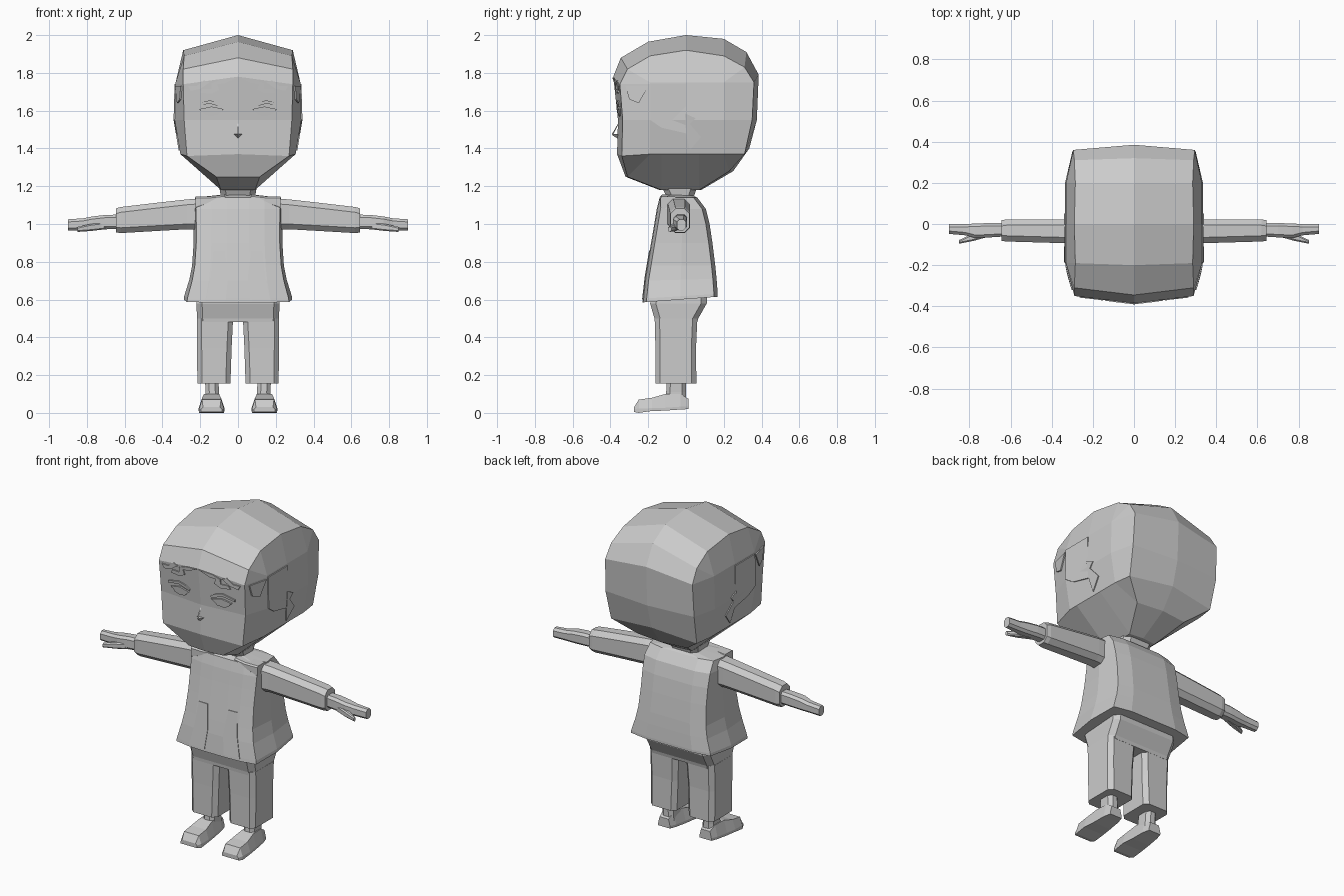
import bpy, bmesh
from mathutils import Vector
from mathutils.bvhtree import BVHTree

grey = bpy.data.materials.new("light_grey")
grey.diffuse_color = (0.6, 0.6, 0.6, 1)


def finish(name, bm, mirror=False):
    bmesh.ops.remove_doubles(bm, verts=bm.verts, dist=0.0005)
    bmesh.ops.dissolve_degenerate(bm, edges=bm.edges, dist=0.0004)
    bmesh.ops.recalc_face_normals(bm, faces=bm.faces)
    me = bpy.data.meshes.new(name)
    bm.to_mesh(me)
    bm.free()
    me.materials.append(grey)
    ob = bpy.data.objects.new(name, me)
    bpy.context.collection.objects.link(ob)
    if mirror:
        ob.modifiers.new("mirror", 'MIRROR').use_mirror_merge = False
    return ob


def add_face(bm, pts):
    """Face from points, skipping repeats."""
    keep = []
    for p in map(Vector, pts):
        if all((p - q).length > 0.0005 for q in keep):
            keep.append(p)
    if len(keep) > 2:
        bm.faces.new([bm.verts.new(p) for p in keep])


def loft(name, rings, mirror=False, caps=(True, True)):
    bm = bmesh.new()
    for a, b in zip(rings, rings[1:]):
        for i in range(len(a)):
            j = (i + 1) % len(a)
            add_face(bm, (a[i], a[j], b[j], b[i]))
    for ring, on in ((rings[0], caps[0]), (rings[-1], caps[1])):
        if on:
            add_face(bm, ring)
    return finish(name, bm, mirror)


def octagon(x0, x1, y0, y1, c):
    """Rectangle with cut corners, as 2D points."""
    return [(x0 + c, y0), (x1 - c, y0), (x1, y0 + c), (x1, y1 - c),
            (x1 - c, y1), (x0 + c, y1), (x0, y1 - c), (x0, y0 + c)]


def z_rings(rows, c):
    return [[(x, y, z) for x, y in octagon(x0, x1, y0, y1, c)]
            for z, x0, x1, y0, y1 in rows]


def x_rings(rows, c):
    return [[(x, y, z) for y, z in octagon(y0, y1, z0, z1, c)]
            for x, y0, y1, z0, z1 in rows]


def plate(name, target, pts, axis='y', thick=0.008):
    """Thin mirrored plate laid on a surface; pts are (x, z) or (y, z)."""
    tree = BVHTree.FromPolygons([v.co for v in target.data.vertices],
                                [p.vertices for p in target.data.polygons])
    out = Vector((0, -1, 0)) if axis == 'y' else Vector((1, 0, 0))
    low, top = [], []
    for u, z in pts:
        start = Vector((u, -2, z)) if axis == 'y' else Vector((2, u, z))
        hit = tree.ray_cast(start, -out)[0]
        if hit is None:
            continue
        low.append(hit - out * 0.002)
        top.append(hit + out * (thick - 0.002))
    return loft(name, [low, top], mirror=True)


# Head: centre profile, front/back corner profile and flat cheeks
# station: centre y, z, then corner x, y, z
stations = [
    (-.14, 1.18, .09, -.13, 1.18), (-.32, 1.25, .115, -.31, 1.25),
    (-.365, 1.37, .27, -.34, 1.36), (-.36, 1.55, .285, -.335, 1.55),
    (-.385, 1.78, .29, -.35, 1.74), (-.345, 1.88, .29, -.31, 1.82),
    (-.20, 1.965, .285, -.19, 1.89), (0, 2.0, .29, 0, 1.92),
    (.20, 1.98, .285, .20, 1.89), (.32, 1.91, .29, .31, 1.83),
    (.385, 1.79, .295, .36, 1.75), (.375, 1.55, .30, .35, 1.55),
    (.335, 1.40, .29, .31, 1.37), (.25, 1.28, .17, .23, 1.28),
    (.08, 1.18, .09, .07, 1.18)]


def cheek(y, z):
    y, z = max(-.19, min(.2, y)), max(1.37, min(1.75, z))
    x = .305 + .03 * (z - 1.37) / .18 if z < 1.55 else .335 - .005 * (z - 1.55) / .2
    return (x, y, z)


bm = bmesh.new()
for i, a in enumerate(stations):
    b = stations[(i + 1) % len(stations)]
    for s in (-1, 1):
        ca, cb = (0, a[0], a[1]), (0, b[0], b[1])
        ea, eb = (s * a[2], a[3], a[4]), (s * b[2], b[3], b[4])
        sa, sb = [(s * p[0], p[1], p[2]) for p in (cheek(*a[3:]), cheek(*b[3:]))]
        add_face(bm, (ca, cb, eb, ea))
        add_face(bm, (ea, eb, sb, sa))
for s in (-1, 1):
    for z0, z1 in ((1.37, 1.55), (1.55, 1.75)):
        q = [cheek(-.19, z0), cheek(.2, z0), cheek(.2, z1), cheek(-.19, z1)]
        add_face(bm, [(s * x, y, z) for x, y, z in q])
head = finish("head", bm)

# Face details
plate("eyes", head, [(.08, 1.605), (.14, 1.612), (.20, 1.605), (.18, 1.58), (.15, 1.57), (.11, 1.575)])
plate("eyelids", head, [(.075, 1.608), (.14, 1.622), (.205, 1.608), (.20, 1.60), (.14, 1.606), (.085, 1.60)], thick=.01)
plate("eyebrows", head, [(.07, 1.625), (.10, 1.643), (.15, 1.655), (.225, 1.635), (.225, 1.622), (.15, 1.638), (.075, 1.615)])
loft("nose", [[(-.028, -.35, 1.475), (.028, -.35, 1.475), (0, -.35, 1.445)],
              [(-.004, -.392, 1.476), (.004, -.392, 1.476), (0, -.388, 1.468)],
              [(-.004, -.355, 1.54), (.004, -.355, 1.54), (0, -.355, 1.535)]])

# Hair locks and ears
plate("fringe", head, [(.005, 1.775), (.07, 1.745), (.11, 1.74), (.10, 1.71), (.14, 1.69), (.20, 1.695),
                       (.19, 1.715), (.14, 1.715), (.14, 1.745), (.09, 1.765)])
plate("outer_locks", head, [(.15, 1.75), (.20, 1.715), (.25, 1.705), (.265, 1.73), (.22, 1.73), (.18, 1.76)])
plate("temple_hair", head, [(-.32, 1.73), (-.30, 1.66), (-.25, 1.64), (-.20, 1.73)], 'x')
plate("sideburns", head, [(-.188, 1.74), (-.188, 1.55), (-.13, 1.51), (0, 1.48), (0, 1.74)], 'x')
plate("ears", head, [(-.005, 1.585), (.05, 1.56), (.02, 1.53), (.08, 1.46), (.02, 1.39), (0, 1.48)], 'x')

# Neck
loft("neck", z_rings([(1.08, -.11, .11, -.12, .06), (1.14, -.09, .09, -.10, .04),
                      (1.20, -.10, .10, -.13, .06)], .03))

# Jacket: flared rings with a soft corner; rows are z front, z back, half width, y front, y back
rows = [(.585, .615, .287, -.23, .168), (.605, .63, .285, -.228, .168), (.70, .71, .258, -.218, .162),
        (.78, .78, .243, -.205, .155), (.90, .90, .235, -.185, .14), (1.0, 1.0, .235, -.168, .125),
        (1.08, 1.08, .236, -.155, .105), (1.14, 1.14, .228, -.14, .06), (1.155, 1.15, .10, -.10, .04)]
rings = []
for zf, zb, w, yf, yb in rows:
    half = [(.25 * w, yf), (.6 * w, yf + .004), (.94 * w, yf + .02), (w, yf * .5 + yb * .5),
            (.94 * w, yb - .02), (.55 * w, yb)]
    flat = half + [(-x, y) for x, y in reversed(half)]
    rings.append([(x, y, zf + (zb - zf) * (y - yf) / (yb - yf)) for x, y in flat])
jacket = loft("jacket", rings)
plate("jacket_flaps", jacket, [(.07, .86), (.052, .72), (.065, .60), (.17, .60), (.145, .72), (.13, .86)], thick=.006)

# Collar flaps on the shoulders
loft("collar", x_rings([(.07, -.135, -.08, 1.12, 1.155), (.14, -.14, -.06, 1.11, 1.147),
                        (.225, -.135, -.05, 1.08, 1.145)], .008), mirror=True)

# Sleeves, cuffs and hands
loft("sleeves", x_rings([(.20, -.10, .02, .97, 1.135), (.27, -.095, .022, .972, 1.13),
                         (.45, -.09, .022, .962, 1.11), (.62, -.085, .022, .952, 1.09),
                         (.645, -.082, .018, .955, 1.083)], .028), mirror=True)
loft("hands", x_rings([(.62, -.06, .005, .975, 1.05), (.70, -.065, .005, .972, 1.048),
                       (.77, -.068, .002, .968, 1.04), (.82, -.055, .0, .967, 1.03),
                       (.90, -.048, .0, .965, 1.025)], .014), mirror=True)
loft("thumbs", x_rings([(.70, -.06, -.03, .972, 1.01), (.78, -.082, -.045, .963, 1.0),
                        (.85, -.096, -.078, .958, .985)], .007), mirror=True)

# Trousers
loft("hips", z_rings([(.48, -.215, .215, -.165, .06), (.50, -.217, .217, -.167, .065),
                      (.58, -.22, .22, -.19, .11), (.64, -.215, .215, -.17, .11)], .03))
loft("trouser_legs", z_rings([(.155, .04, .215, -.162, .055), (.34, .034, .217, -.162, .053),
                              (.50, .026, .218, -.165, .06)], .025), mirror=True)

# Ankles and shoes
loft("ankles", z_rings([(.05, .095, .175, -.11, .0), (.11, .10, .172, -.105, .0),
                        (.19, .105, .175, -.10, .0)], .02), mirror=True)
shoe = []
for y, hw, z0, z1, top in ((.012, .04, .02, .075, .03), (-.03, .052, .018, .10, .036),
                           (-.11, .06, .012, .10, .04), (-.18, .068, .01, .08, .05),
                           (-.25, .066, .008, .07, .05), (-.275, .055, .005, .03, .045)):
    zm = z0 + .015
    shoe.append([(.14 + x, y, z) for x, z in ((-hw, z0), (hw, z0), (hw, zm), (top, z1), (-top, z1), (-hw, zm))])
for p in (0, 1):
    shoe[-2][p] = (*shoe[-2][p][:2], 0)
loft("shoes", shoe, mirror=True)
